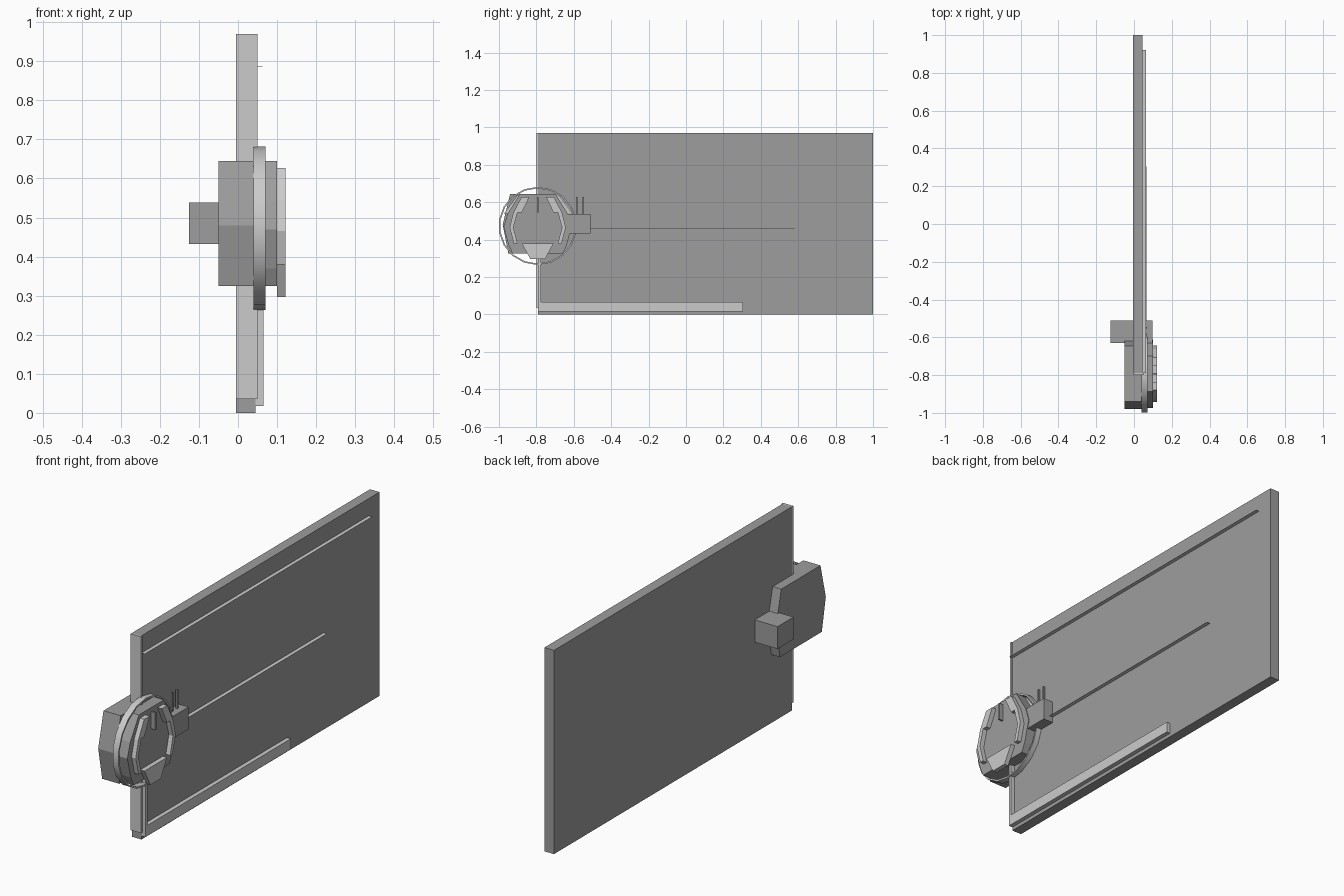
import bpy, bmesh, math

if "Cube" in bpy.data.objects:
    bpy.data.objects.remove(bpy.data.objects["Cube"])

def mat(name, g):
    m = bpy.data.materials.new(name)
    m.diffuse_color = (g, g, g, 1)
    m.use_nodes = True
    m.node_tree.nodes["Principled BSDF"].inputs["Base Color"].default_value = m.diffuse_color
    return m

DARK, LIGHT, WHITE = mat("dark_grey", 0.34), mat("light_grey", 0.8), mat("white", 1.0)

def make(name, verts, faces, m=DARK):
    me = bpy.data.meshes.new(name)
    me.from_pydata(verts, [], faces)
    bm = bmesh.new()
    bm.from_mesh(me)
    bmesh.ops.recalc_face_normals(bm, faces=bm.faces)
    bm.to_mesh(me)
    bm.free()
    me.materials.append(m)
    ob = bpy.data.objects.new(name, me)
    bpy.context.collection.objects.link(ob)
    return ob

def prism(name, prof, x0, x1, m=DARK):
    # extrude a (y, z) outline along x
    n = len(prof)
    v = [(x0, y, z) for y, z in prof] + [(x1, y, z) for y, z in prof]
    f = [tuple(range(n)), tuple(range(2 * n - 1, n - 1, -1))]
    f += [(i, (i + 1) % n, n + (i + 1) % n, n + i) for i in range(n)]
    return make(name, v, f, m)

def box(name, x0, x1, y0, y1, z0, z1, m=DARK):
    return prism(name, [(y0, z0), (y1, z0), (y1, z1), (y0, z1)], x0, x1, m)

CY, CZ = -0.793, 0.473

def mirrored(half):
    # full outline around the dial centre from its right half, top to bottom
    return [(CY + y, z) for y, z in half] + [(CY - y, z) for y, z in reversed(half)]

# main slab with its edge strip
box("panel", -0.005, 0.045, -0.79, 1.0, 0.0, 0.97)
box("edge_strip", -0.005, 0.05, -0.80, -0.79, 0.035, 0.97, LIGHT)

# raised trim on the panel face
box("bottom_rail", 0.045, 0.065, -0.79, 0.305, 0.017, 0.067, LIGHT)
box("upright_trim", 0.045, 0.065, -0.79, -0.775, 0.017, 0.33, LIGHT)
box("upper_rib", 0.045, 0.063, -0.79, 0.92, 0.887, 0.888, LIGHT)
box("middle_rib", 0.045, 0.063, -0.79, 0.58, 0.460, 0.461, LIGHT)

# six-sided rear housing and the narrower front body inside the band
prism("rear_housing", [(-0.94, 0.645), (-0.98, 0.48), (-0.95, 0.325),
                       (-0.635, 0.325), (-0.605, 0.48), (-0.645, 0.645)], -0.05, 0.04)
prism("front_body", mirrored([(0.095, 0.645), (0.16, 0.54), (0.182, 0.47),
                              (0.155, 0.37), (0.134, 0.325)]), 0.04, 0.10)
prism("backing_plate", mirrored([(0.11, 0.635), (0.18, 0.54)]), 0.04, 0.05, WHITE)

# thin band around the front body
N = 18
v, f = [], []
for i in range(N):
    a = 2 * math.pi * i / N + math.pi / 2
    for r, x in ((0.201, 0.04), (0.209, 0.04), (0.209, 0.071), (0.201, 0.071)):
        v.append((x, CY + r * math.cos(a), CZ + r * math.sin(a)))
for i in range(N):
    j = (i + 1) % N
    f += [(4*i + k, 4*i + (k + 1) % 4, 4*j + (k + 1) % 4, 4*j + k) for k in range(4)]
band = make("round_band", v, f, LIGHT)

# bezel bars, mirrored left and right (y offset from the centre)
bars = {
    "bezel_upper": [(0.087, 0.627), (0.045, 0.627), (0.085, 0.545), (0.130, 0.545)],
    "bezel_side_top": [(0.130, 0.545), (0.108, 0.545), (0.130, 0.465), (0.150, 0.465)],
    "bezel_side_low": [(0.150, 0.465), (0.130, 0.465), (0.108, 0.38), (0.128, 0.38)],
}
for name, prof in bars.items():
    for side, s in (("left", -1), ("right", 1)):
        prism(name + "_" + side, [(CY + s * y, z) for y, z in prof], 0.10, 0.122, LIGHT)

# flared foot of the bezel
prism("bezel_foot", mirrored([(0.085, 0.38), (0.04, 0.297)]), 0.10, 0.122, LIGHT)

# pointer, side block and the two pins above it
box("pointer", 0.10, 0.122, CY - 0.004, CY + 0.004, 0.545, 0.627)
box("side_block", -0.125, 0.097, -0.63, -0.51, 0.432, 0.538)
for i, y in enumerate((-0.585, -0.55)):
    box("pin_%d" % (i + 1), 0.06, 0.068, y - 0.004, y + 0.004, 0.538, 0.628)

# smooth shading on the round band
bpy.ops.object.select_all(action='DESELECT')
band.select_set(True)
bpy.context.view_layer.objects.active = band
bpy.ops.object.shade_smooth_by_angle()
